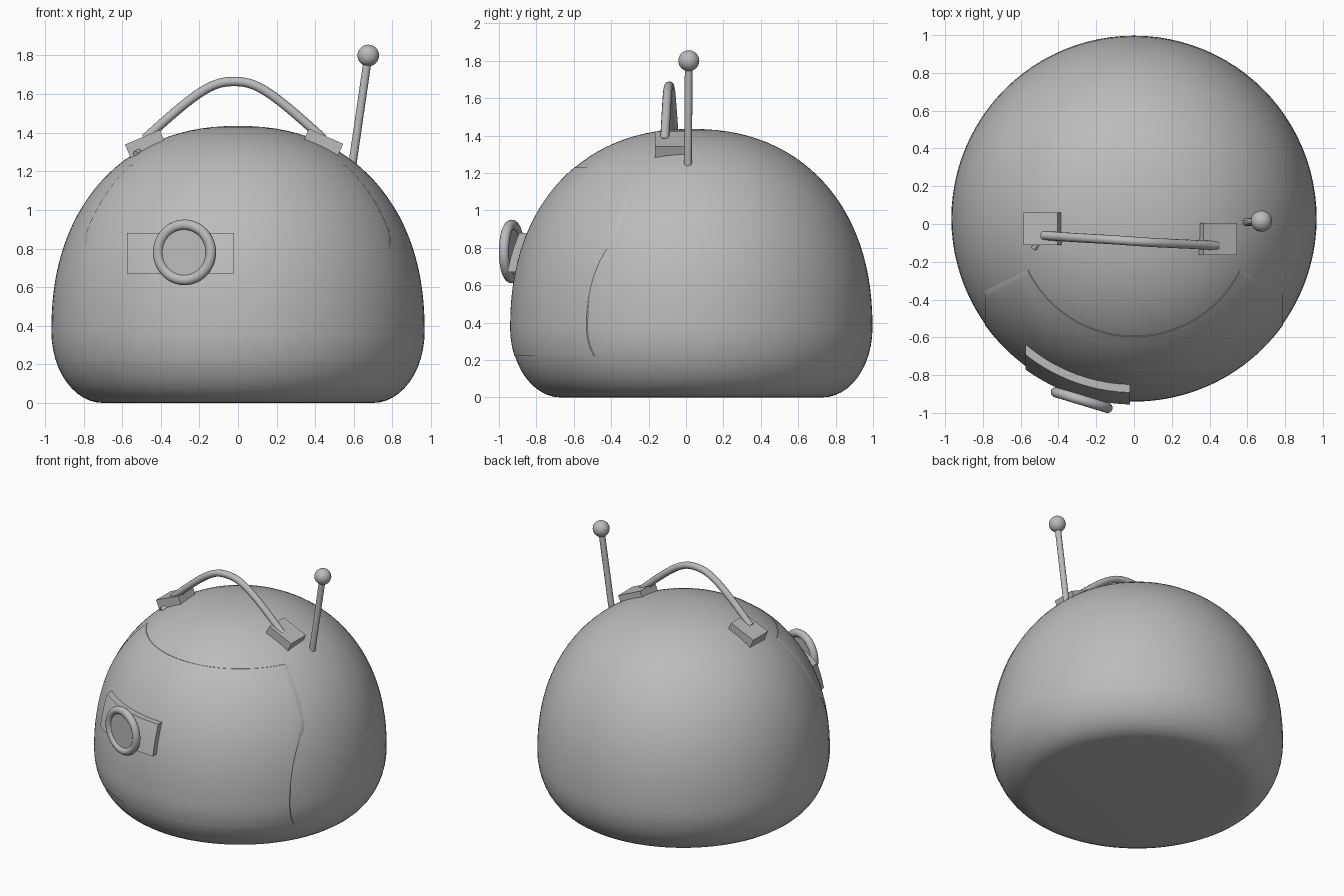
import bpy, bmesh, math
from mathutils import Vector

if "Cube" in bpy.data.objects:
    bpy.data.objects.remove(bpy.data.objects["Cube"])

CY = 0.03          # body axis in y
grey = bpy.data.materials.new("plain grey")
grey.diffuse_color = (0.5, 0.5, 0.5, 1)
grey.use_nodes = True
grey.node_tree.nodes["Principled BSDF"].inputs["Base Color"].default_value = grey.diffuse_color


def finish(ob, name, angle=35):
    ob.name = name
    ob.data.materials.clear()
    ob.data.materials.append(grey)
    bpy.ops.object.select_all(action='DESELECT')
    ob.select_set(True)
    bpy.context.view_layer.objects.active = ob
    bpy.ops.object.shade_smooth_by_angle(angle=math.radians(angle))
    return ob


def mesh_object(name, bm, angle=35):
    bmesh.ops.recalc_face_normals(bm, faces=bm.faces)
    me = bpy.data.meshes.new(name)
    bm.to_mesh(me)
    bm.free()
    ob = bpy.data.objects.new(name, me)
    bpy.context.collection.objects.link(ob)
    return finish(ob, name, angle)


def radius(z):
    """Dome radius at a height."""
    if z < 0.37:
        return 0.70 + 0.267 * math.sqrt(max(0, 1 - ((0.37 - z) / 0.37) ** 2))
    return 0.967 * max(0, 1 - ((z - 0.37) / 1.065) ** 2.22) ** (1 / 2.22)


def curved_plate(name, heights, x_range, inner, outer, cols=40):
    """Closed plate that follows the front of the dome."""
    bm = bmesh.new()
    layers = []
    for off in (inner, outer):
        grid = []
        for z in heights:
            x0, x1 = x_range(z)
            r = radius(z) + off
            a0, a1 = math.asin(x0 / r), math.asin(x1 / r)
            row = []
            for i in range(cols + 1):
                a = a0 + (a1 - a0) * i / cols
                row.append(bm.verts.new((r * math.sin(a), CY - r * math.cos(a), z)))
            grid.append(row)
        layers.append(grid)
    n = len(heights)
    for g in layers:
        for j in range(n - 1):
            for i in range(cols):
                bm.faces.new((g[j][i], g[j][i + 1], g[j + 1][i + 1], g[j + 1][i]))
    a, b = layers
    for j in (0, n - 1):
        for i in range(cols):
            bm.faces.new((a[j][i], a[j][i + 1], b[j][i + 1], b[j][i]))
    for i in (0, cols):
        for j in range(n - 1):
            bm.faces.new((a[j][i], a[j + 1][i], b[j + 1][i], b[j][i]))
    return mesh_object(name, bm)


def tube(name, points, r, kind='NURBS'):
    cu = bpy.data.curves.new(name, 'CURVE')
    cu.dimensions = '3D'
    cu.bevel_depth = r
    cu.bevel_resolution = 4
    cu.use_fill_caps = True
    cu.resolution_u = 12
    sp = cu.splines.new(kind)
    sp.points.add(len(points) - 1)
    for p, co in zip(sp.points, points):
        p.co = (*co, 1)
    if kind == 'NURBS':
        sp.order_u = 4
        sp.use_endpoint_u = True
    ob = bpy.data.objects.new(name, cu)
    bpy.context.collection.objects.link(ob)
    bpy.ops.object.select_all(action='DESELECT')
    ob.select_set(True)
    bpy.context.view_layer.objects.active = ob
    bpy.ops.object.convert(target='MESH')
    return finish(bpy.context.object, name, 50)


# Dome body: lathed profile with a flat base
SEG = 96
profile = []
for i in range(13):
    t = math.pi / 2 * i / 12
    profile.append((0.70 + 0.267 * math.sin(t), 0.37 - 0.37 * math.cos(t)))
for i in range(1, 28):
    t = math.pi / 2 * i / 28
    profile.append((0.967 * math.cos(t) ** (2 / 2.22),
                    0.37 + 1.065 * math.sin(t) ** (2 / 2.22)))
bm = bmesh.new()
rings = [[bm.verts.new((r * math.cos(2 * math.pi * k / SEG),
                        CY + r * math.sin(2 * math.pi * k / SEG), z))
          for k in range(SEG)] for r, z in profile]
for lo, hi in zip(rings, rings[1:]):
    for k in range(SEG):
        m = (k + 1) % SEG
        bm.faces.new((lo[k], lo[m], hi[m], hi[k]))
bm.faces.new(rings[0])
top = bm.verts.new((0, CY, 1.435))
for k in range(SEG):
    bm.faces.new((rings[-1][k], rings[-1][(k + 1) % SEG], top))
mesh_object("dome_body", bm, 50)


# Thin front panel laid over the dome
def panel_width(z):
    w = min(0.79, radius(z) * math.sin(math.radians(64)))
    return -w, w


curved_plate("front_panel", [0.22 + 1.01 * j / 30 for j in range(31)],
             panel_width, -0.01, 0.003, 64)

# Curved mounting plate, ring and its disc
curved_plate("ring_mount_plate", [0.67, 0.74, 0.81, 0.88],
             lambda z: (-0.575, -0.02), -0.03, 0.045, 24)
face_dir = Vector((-0.29, -0.957, 0))
turn = face_dir.to_track_quat('Z', 'Y').to_euler()
centre = Vector((-0.277, -0.932, 0.78))
bpy.ops.mesh.primitive_torus_add(major_radius=0.143, minor_radius=0.027,
                                 major_segments=48, minor_segments=16,
                                 location=centre, rotation=turn)
finish(bpy.context.object, "front_ring", 60)
bpy.ops.mesh.primitive_cylinder_add(vertices=32, radius=0.135, depth=0.02,
                                    location=centre, rotation=turn)
finish(bpy.context.object, "ring_disc")

# Handle blocks resting on the dome
for name, x, y, z, tilt in (("left_handle_block", -0.48, -0.025, 1.34, -23),
                            ("right_handle_block", 0.44, -0.08, 1.345, 24)):
    bpy.ops.mesh.primitive_cube_add(size=1, location=(x, y, z),
                                    rotation=(0, math.radians(tilt), 0))
    bpy.context.object.scale = (0.195, 0.17, 0.08)
    bpy.ops.object.transform_apply(location=False, rotation=False, scale=True)
    finish(bpy.context.object, name)

# Arched handle
tube("carry_handle", [(-0.48, -0.06, 1.37), (-0.36, -0.07, 1.48),
                      (-0.16, -0.08, 1.655), (-0.02, -0.09, 1.67),
                      (0.12, -0.10, 1.655), (0.32, -0.108, 1.48),
                      (0.44, -0.115, 1.37)], 0.024)
# Small handle tail peeking out below the left block
tube("handle_tail", [(-0.50, -0.08, 1.31), (-0.53, -0.13, 1.29)], 0.015, 'POLY')

# Antenna rod and ball
tube("antenna_rod", [(0.592, 0.01, 1.23), (0.675, 0.015, 1.80)], 0.021, 'POLY')
bpy.ops.mesh.primitive_uv_sphere_add(segments=32, ring_count=16, radius=0.056,
                                     location=(0.675, 0.015, 1.80))
finish(bpy.context.object, "antenna_ball", 60)
